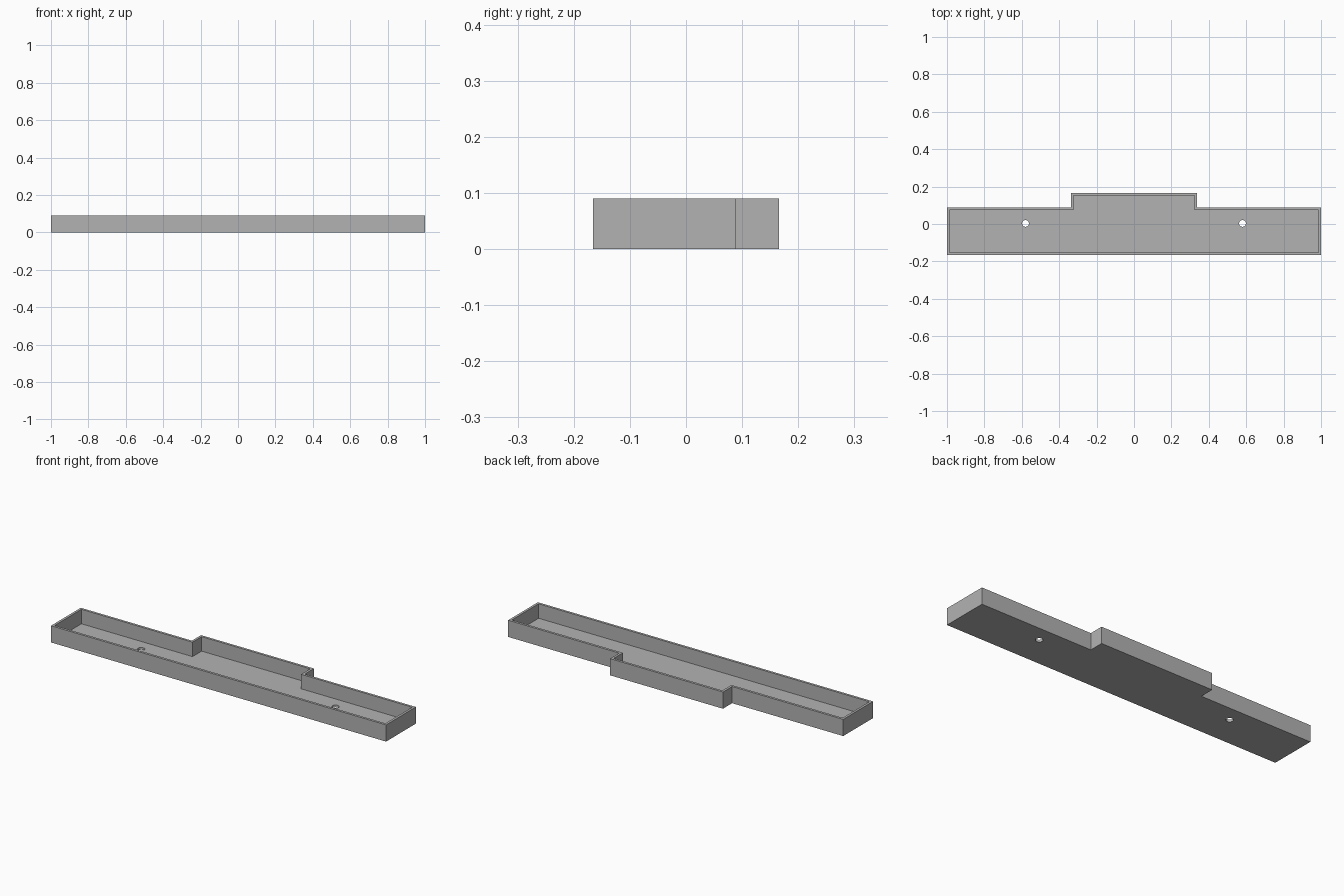
import bpy
import bmesh

cube = bpy.data.objects.get("Cube")
if cube:
    bpy.data.objects.remove(cube, do_unlink=True)

HEIGHT, WALL, FLOOR = 0.09, 0.013, 0.012
HALF_X, FRONT, SHOULDER, BACK, TAB_X = 1.0, -0.166, 0.088, 0.166, 0.337
HOLE_X, HOLE_Y, HOLE_R = 0.58, 0.003, 0.018

grey = bpy.data.materials.new("mid_grey")
grey.use_nodes = True
colour = (0.45, 0.45, 0.45, 1)
grey.diffuse_color = colour
grey.node_tree.nodes["Principled BSDF"].inputs["Base Color"].default_value = colour


def finish(name, bm):
    bmesh.ops.recalc_face_normals(bm, faces=bm.faces)
    mesh = bpy.data.meshes.new(name)
    bm.to_mesh(mesh)
    bm.free()
    mesh.materials.append(grey)
    obj = bpy.data.objects.new(name, mesh)
    bpy.context.collection.objects.link(obj)
    return obj


def stepped_prism(name, inset, z0, z1):
    """Mirrored outline with a central rear tab, extruded upward."""
    half = [(HALF_X - inset, FRONT + inset), (HALF_X - inset, SHOULDER - inset),
            (TAB_X - inset, SHOULDER - inset), (TAB_X - inset, BACK - inset)]
    outline = half + [(-x, y) for x, y in reversed(half)]
    bm = bmesh.new()
    base = bm.faces.new([bm.verts.new((x, y, z0)) for x, y in outline])
    result = bmesh.ops.extrude_face_region(bm, geom=[base], use_keep_orig=True)
    top = [v for v in result["geom"] if isinstance(v, bmesh.types.BMVert)]
    bmesh.ops.translate(bm, verts=top, vec=(0, 0, z1 - z0))
    return finish(name, bm)


def hole_cutter(name, x):
    bm = bmesh.new()
    bmesh.ops.create_cone(bm, cap_ends=True, segments=32, radius1=HOLE_R,
                          radius2=HOLE_R, depth=HEIGHT)
    bmesh.ops.translate(bm, verts=bm.verts, vec=(x, HOLE_Y, 0))
    return finish(name, bm)


# Open tray: solid body, hollowed from above, with two screw holes
tray = stepped_prism("tray", 0, 0, HEIGHT)
cutters = [stepped_prism("cavity_cutter", WALL, FLOOR, HEIGHT * 2),
           hole_cutter("left_hole_cutter", HOLE_X),
           hole_cutter("right_hole_cutter", -HOLE_X)]
for cutter in cutters:
    cutter.hide_render = True
    cut = tray.modifiers.new(cutter.name, "BOOLEAN")
    cut.operation = "DIFFERENCE"
    cut.solver = "EXACT"
    cut.object = cutter

# Bake the cuts and discard the cutters
bpy.context.view_layer.update()
graph = bpy.context.evaluated_depsgraph_get()
baked = bpy.data.meshes.new_from_object(tray.evaluated_get(graph))
tray.modifiers.clear()
tray.data = baked
for cutter in cutters:
    bpy.data.objects.remove(cutter, do_unlink=True)

# Smooth hole walls, sharp tray edges
bpy.context.view_layer.objects.active = tray
tray.select_set(True)
bpy.ops.object.shade_smooth_by_angle()
